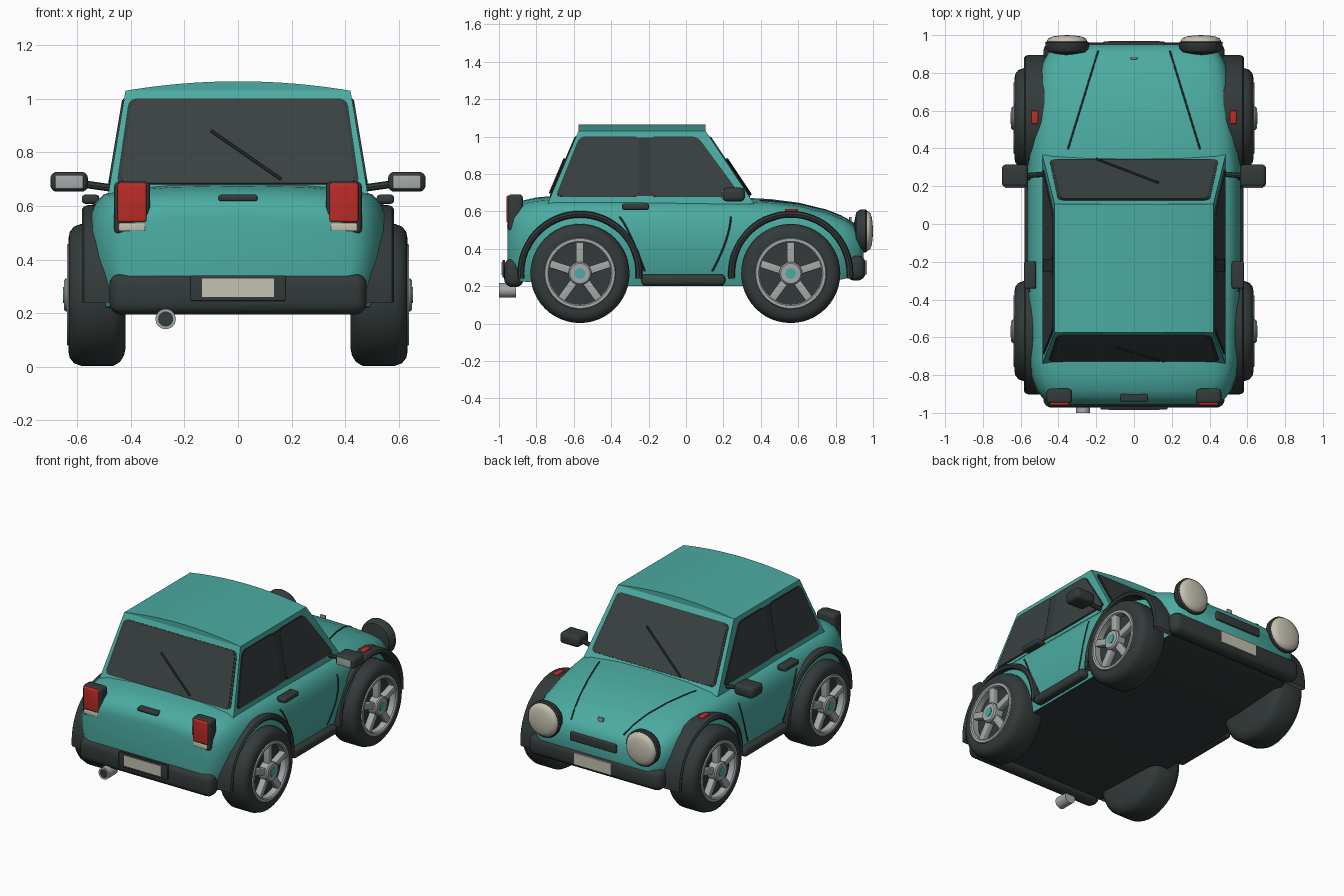
import bpy, bmesh, math
from mathutils import Vector, Matrix
from mathutils.bvhtree import BVHTree

if "Cube" in bpy.data.objects:
    bpy.data.objects.remove(bpy.data.objects["Cube"])


def material(name, r, g, b):
    m = bpy.data.materials.new(name)
    m.use_nodes = True
    m.diffuse_color = (r, g, b, 1)
    m.node_tree.nodes["Principled BSDF"].inputs["Base Color"].default_value = (r, g, b, 1)
    return m


TEAL = material("teal paint", .07, .41, .36)
TRIM = material("black trim", .033, .043, .042)
GLASS = material("dark glass", .042, .053, .053)
SILVER = material("silver", .38, .40, .40)
CREAM = material("cream", .56, .54, .44)
RED = material("red lamp", .50, .025, .02)
parts = []


def finish(name, bm, *mats):
    bmesh.ops.remove_doubles(bm, verts=bm.verts, dist=.0001)
    bmesh.ops.recalc_face_normals(bm, faces=bm.faces)
    me = bpy.data.meshes.new(name)
    bm.to_mesh(me)
    bm.free()
    for m in mats:
        me.materials.append(m)
    ob = bpy.data.objects.new(name, me)
    bpy.context.collection.objects.link(ob)
    parts.append(ob)
    return ob


def box(name, centre, size, mat, bevel=0, rot=None):
    bm = bmesh.new()
    bmesh.ops.create_cube(bm, size=1)
    bmesh.ops.scale(bm, vec=size, verts=bm.verts)
    if bevel:
        bmesh.ops.bevel(bm, geom=bm.edges[:], offset=bevel, segments=4, profile=.5, affect='EDGES')
    bmesh.ops.transform(bm, matrix=Matrix.Translation(centre) @ (rot or Matrix()), verts=bm.verts)
    return finish(name, bm, mat)


def loft(name, rings, *mats):
    bm = bmesh.new()
    rows = [[bm.verts.new(p) for p in ring] for ring in rings]
    n = len(rows[0])
    for a, b in zip(rows, rows[1:]):
        for i in range(n):
            bm.faces.new((a[i], a[(i + 1) % n], b[(i + 1) % n], b[i]))
    bm.faces.new(rows[0])
    bm.faces.new(rows[-1])
    return finish(name, bm, *mats)


def lathe(name, profile, origin, axis, mat, segs=48, start=0, sweep=360):
    """Turn (along, radius) points about an axis; angle 90 points up."""
    a, o = Vector(axis), Vector(origin)
    e1 = Vector((0, 1, 0)) if abs(a.x) > .5 else Vector((1, 0, 0))
    bm = bmesh.new()
    rows = []
    for i in range(segs + 1):
        t = math.radians(start + sweep * i / segs)
        d = e1 * math.cos(t) + Vector((0, 0, math.sin(t)))
        rows.append([bm.verts.new(o + a * h + d * r) for h, r in profile])
    for p, q in zip(rows, rows[1:]):
        for j in range(len(profile) - 1):
            bm.faces.new((p[j], p[j + 1], q[j + 1], q[j]))
    bmesh.ops.remove_doubles(bm, verts=bm.verts, dist=.0001)
    return finish(name, bm, mat)


def rod(name, pts, radius, mat):
    cu = bpy.data.curves.new(name, 'CURVE')
    cu.dimensions = '3D'
    cu.bevel_depth = radius
    cu.bevel_resolution = 2
    cu.use_fill_caps = True
    sp = cu.splines.new('POLY')
    sp.points.add(len(pts) - 1)
    for p, c in zip(sp.points, pts):
        p.co = (*c, 1)
    tmp = bpy.data.objects.new(name + " path", cu)
    bm = bmesh.new()
    bm.from_mesh(bpy.data.meshes.new_from_object(tmp))
    bpy.data.objects.remove(tmp)
    return finish(name, bm, mat)


def panel(name, corners, mat, lift=.007, grow=1.0, radius=.03):
    """Thin rounded plate lying on a flat face of the cabin."""
    pts = [Vector(c) for c in corners]
    mid = sum(pts, Vector()) / 4
    n = (pts[1] - pts[0]).cross(pts[3] - pts[0]).normalized()
    if n.dot(mid - Vector((0, -.2, .8))) < 0:
        n = -n
    bm = bmesh.new()
    bm.faces.new([bm.verts.new(mid + (p - mid) * grow + n * lift) for p in pts])
    if radius:
        bmesh.ops.bevel(bm, geom=bm.verts[:], offset=radius, segments=4, profile=.5, affect='VERTICES')
    out = bmesh.ops.extrude_face_region(bm, geom=bm.faces[:])
    moved = [v for v in out["geom"] if isinstance(v, bmesh.types.BMVert)]
    bmesh.ops.translate(bm, vec=-n * .009, verts=moved)
    return finish(name, bm, mat)


# Lower body: one half section swept along stations (y, half width, bottom, top)
half = [(.92, 0), (.97, .2), (1, .45), (1, .62), (.985, .76), (.95, .87), (.89, .95), (.78, .995), (.45, 1.03), (0, 1.04)]
stations = [(-.955, .42, .26, .55), (-.945, .455, .24, .585), (-.92, .485, .23, .615), (-.88, .515, .225, .64),
            (-.8, .545, .22, .657), (-.7, .56, .21, .665), (-.35, .565, .2, .665), (.3, .565, .2, .655),
            (.45, .55, .2, .648), (.6, .53, .21, .63), (.75, .51, .22, .595), (.85, .485, .24, .555),
            (.92, .445, .27, .51), (.95, .40, .30, .465)]
section = half + [(-u, v) for u, v in half[-2::-1]]
body = loft("body", [[(u * w, y, b + v * (t - b)) for u, v in section] for y, w, b, t in stations], TEAL, TRIM)
for f in body.data.polygons:
    f.material_index = int(f.normal.z < -.9)
tree = BVHTree.FromPolygons([v.co for v in body.data.vertices], [p.vertices[:] for p in body.data.polygons])

# Cabin and arched roof
side_x = lambda z: .485 - .065 * (z - .64) / .39
rear_y = lambda z: -.74 + .165 * (z - .64) / .39
front_y = lambda z: .365 - .26 * (z - .64) / .39
loft("cabin", [[(sx * side_x(z), fy(z), z) for sx, fy in ((-1, rear_y), (1, rear_y), (1, front_y), (-1, front_y))]
               for z in (.64, 1.03)], TEAL)
arc = [-1 + i / 8 for i in range(17)]
loft("roof", [[(.42 * u, y, 1.03 + .035 * (1 - u * u)) for u in arc] for y in (-.575, .105)], TEAL)

# Windows with gaskets
lo, hi = .682, .995


def window(name, corners):
    panel(name + "_gasket", corners, TRIM, .004, 1.03)
    panel(name + "_glass", corners, GLASS)


def end_window(name, fy, wide, narrow):
    window(name, [(-wide, fy(lo), lo), (wide, fy(lo), lo), (narrow, fy(hi), hi), (-narrow, fy(hi), hi)])


end_window("rear_window", rear_y, .44, .395)
end_window("windscreen", front_y, .435, .39)
rod("rear_wiper", [(x, rear_y(z) - .012, z) for x, z in ((-.1, .88), (.16, .70))], .006, TRIM)
rod("front_wiper", [(x, front_y(z) + .014, z) for x, z in ((-.2, .69), (.13, .88))], .006, TRIM)
for s, tag in ((1, "left"), (-1, "right")):
    for name, y0, y1, y2, y3, r in (("rear_side", -.69, -.25, -.25, -.565, .03), ("front_side", -.19, .29, .06, -.19, .03)):
        window(f"{tag}_{name}_window", [(s * side_x(z), y, z) for y, z in ((y0, lo), (y1, lo), (y2, hi), (y3, hi))])
    panel(f"{tag}_window_pillar", [(s * side_x(z), y, z) for y, z in ((-.255, lo), (-.185, lo), (-.185, hi), (-.255, hi))],
          TRIM, .005, 1, 0)

# Wheels and arches
tyre = [(.42, 0), (.42, .2), (.425, .225), (.44, .25), (.465, .265), (.585, .265), (.612, .255),
        (.628, .235), (.632, .215), (.632, .188), (.59, .18), (.59, 0)]
rim = [(.59, .165), (.63, .165), (.638, .172), (.638, .187), (.63, .192), (.59, .192)]
hub = [(.59, .062), (.642, .062), (.65, .054), (.65, 0)]
cap = [(.64, .03), (.654, .03), (.654, 0)]
flare = [(.4, .335), (.56, .335), (.575, .33), (.583, .318), (.575, .303), (.56, .298), (.4, .298), (.4, .335)]
for s, side in ((1, "left"), (-1, "right")):
    for y, end in ((.56, "front"), (-.567, "rear")):
        tag, o, ax = f"{end}_{side}_", Vector((0, y, .268)), (s, 0, 0)
        lathe(tag + "tyre", tyre, o, ax, TRIM)
        lathe(tag + "rim", rim, o, ax, SILVER)
        lathe(tag + "hub", hub, o, ax, SILVER, 24)
        lathe(tag + "hub_cap", cap, o, ax, TEAL, 8)
        for k in range(5):
            rot = Matrix.Rotation(math.tau * k / 5, 4, 'X')
            box(tag + "spoke", o + Vector((s * .612, 0, 0)) + rot @ Vector((0, 0, .112)), (.04, .042, .13), SILVER, .006, rot)
        lathe(tag + "wheel_arch", flare, o, ax, TRIM, 36, -5, 190)

# Bumpers, plates, grille, exhaust
box("rear_bumper", (0, -.92, .272), (.96, .105, .155), TRIM, .045)
box("rear_plate_holder", (0, -.974, .293), (.355, .014, .095), TRIM, .004)
box("rear_plate", (0, -.98, .295), (.27, .012, .068), CREAM)
box("front_bumper", (0, .908, .297), (.96, .105, .135), TRIM, .045)
box("front_plate", (0, .962, .30), (.27, .012, .075), CREAM)
box("grille", (0, .95, .438), (.33, .03, .055), TRIM, .006)
box("bonnet_badge", (0, .878, .558), (.035, .012, .025), SILVER, .003)
box("boot_handle", (0, -.915, .63), (.145, .05, .024), TRIM, .008)
lathe("exhaust_pipe", [(0, .028), (0, .038), (.09, .038), (.09, 0)], (-.27, -1, .178), (0, 1, 0), SILVER, 24)
lathe("exhaust_opening", [(.03, 0), (.03, .03), (.002, .03), (.002, 0)], (-.27, -1, .178), (0, 1, 0), TRIM, 24)


def on_body(origin, direction):
    return tree.ray_cast(Vector(origin), Vector(direction))[0]


# Mirrored fittings
for s, tag in ((1, "left"), (-1, "right")):
    lathe(tag + "_headlight_rim", [(.89, 0), (.91, .1), (.93, .114), (.96, .116), (.967, .108), (.967, 0)],
          (s * .354, 0, .495), (0, 1, 0), TRIM, 40)
    lathe(tag + "_headlight_lens", [(.95, .106), (.972, .106), (.984, .098), (.993, .075), (.998, .04), (1, 0)],
          (s * .354, 0, .495), (0, 1, 0), CREAM, 40)
    box(tag + "_tail_light_housing", (s * .395, -.912, .592), (.135, .08, .198), TRIM, .02)
    box(tag + "_tail_lamp", (s * .395, -.945, .612), (.108, .03, .146), RED, .009)
    box(tag + "_reverse_lamp", (s * .395, -.944, .521), (.1, .026, .03), CREAM, .006)
    box(tag + "_mirror_shell", (s * .63, .255, .69), (.14, .12, .074), TRIM, .024)
    box(tag + "_mirror_face", (s * .63, .194, .69), (.105, .009, .05), SILVER, .004)
    rod(tag + "_mirror_arm", [(s * .46, .265, .665), (s * .58, .255, .682)], .014, TRIM)
    box(tag + "_side_indicator", (s * .525, .565, .602), (.035, .07, .022), RED, .006)
    box(tag + "_door_handle", (s * .55, -.27, .625), (.065, .145, .034), TRIM, .012)
    box(tag + "_sill", (s * .55, -.015, .233), (.06, .45, .06), TRIM, .022)
    rod(tag + "_bonnet_seam", [on_body((s * (.35 - .16 * t / 12), .395 + .52 * t / 12, 2), (0, 0, -1)) for t in range(13)],
        .005, TRIM)
    for name, y0, dy, bend in (("rear", -.355, .135, .8), ("front", .24, -.1, 1.6)):
        rod(f"{tag}_{name}_door_seam", [on_body((s * 2, y0 + dy * (t / 10) ** bend, .57 - .29 * t / 10), (-s, 0, 0))
                                        for t in range(11)], .005, TRIM)

# Smooth shading with sharp edges kept
bpy.ops.object.select_all(action='DESELECT')
for ob in parts:
    ob.select_set(True)
bpy.context.view_layer.objects.active = parts[0]
bpy.ops.object.shade_smooth_by_angle(angle=math.radians(35))
